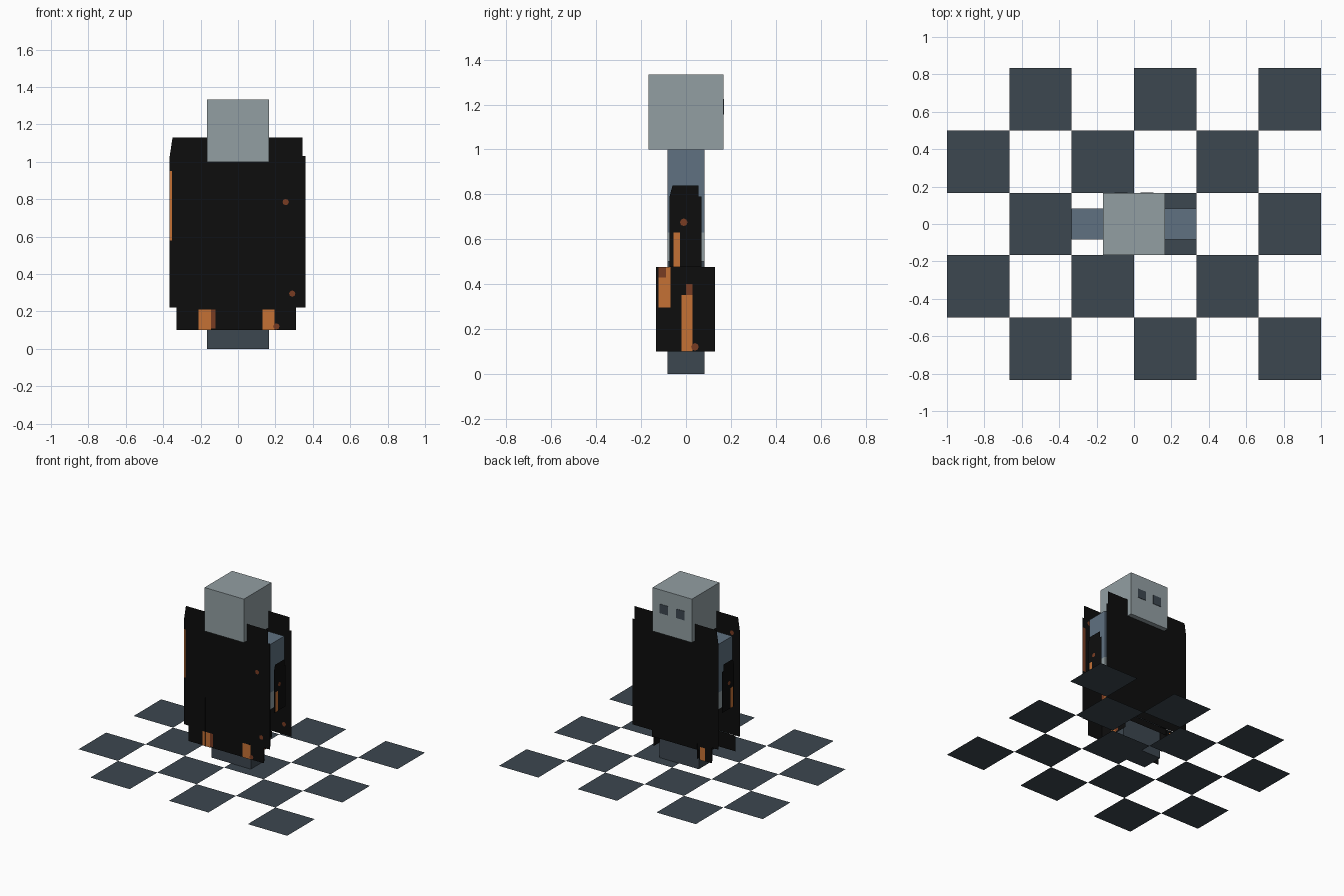
import bpy, bmesh, math
from mathutils import Vector

if "Cube" in bpy.data.objects:
    bpy.data.objects.remove(bpy.data.objects["Cube"], do_unlink=True)


def material(name, rgb):
    m = bpy.data.materials.new(name)
    m.use_nodes = True
    m.diffuse_color = (*rgb, 1)
    m.node_tree.nodes["Principled BSDF"].inputs["Base Color"].default_value = (*rgb, 1)
    return m


PALE = material("pale grey", (0.29, 0.345, 0.365))
BLUE = material("blue grey", (0.115, 0.165, 0.22))
SLATE = material("dark slate", (0.046, 0.063, 0.08))
BLACK = material("black", (0.004, 0.004, 0.004))
ORANGE = material("orange", (0.56, 0.165, 0.036))
BROWN = material("rust brown", (0.19, 0.045, 0.016))


def make(name, bm, *mats):
    me = bpy.data.meshes.new(name)
    bm.to_mesh(me)
    bm.free()
    for m in mats:
        me.materials.append(m)
    ob = bpy.data.objects.new(name, me)
    bpy.context.collection.objects.link(ob)
    return ob


def box(name, x, y, z, mat):
    bm = bmesh.new()
    bmesh.ops.create_cube(bm, size=1)
    for v in bm.verts:
        for i, (a, b) in enumerate((x, y, z)):
            v.co[i] = a if v.co[i] < 0 else b
    return make(name, bm, mat)


def sheet(name, axis, at, outline, mat):
    """Flat upright sheet across the given axis; outline holds (across, height) pairs."""
    bm = bmesh.new()
    put = (lambda a, z: (at, a, z)) if axis == "x" else (lambda a, z: (a, at, z))
    bm.faces.new([bm.verts.new(put(a, z)) for a, z in outline])
    bmesh.ops.triangulate(bm, faces=bm.faces[:])
    return make(name, bm, mat)


def rect(a0, a1, z0, z1):
    return [(a0, z0), (a1, z0), (a1, z1), (a0, z1)]


def disc(a, z, r=0.017):
    return [(a + r * math.cos(math.tau * i / 8), z + r * math.sin(math.tau * i / 8))
            for i in range(8)]


# Chequered floor with open gaps
T = 1 / 3
bm = bmesh.new()
for row in range(5):
    for col in range(6):
        if (row + col) % 2:
            x, y = -1 + col * T, -2.5 * T + row * T
            bm.faces.new([bm.verts.new((x + i * T, y + j * T, 0))
                          for i, j in ((0, 0), (1, 0), (1, 1), (0, 1))])
make("chequered_floor", bm, SLATE)

# Blocky figure
H, Q = 1 / 6, 1 / 12
box("head", (-H, H), (-H, H), (1, 4 / 3), PALE)
box("torso", (-H, H), (-Q, Q), (0.5, 1), BLUE)
for s, side in ((1, "left"), (-1, "right")):
    span = sorted((s * H, s * 2 * H))
    box(side + "_arm", span, (-Q, Q), (0.63, 1), BLUE)
    box(side + "_hand", span, (-Q, Q), (0.5, 0.63), PALE)
    box(side + "_leg", sorted((0, s * H)), (-Q, Q), (0, 0.5), SLATE)
    box(side + "_eye", (s * 0.07 - 0.035, s * 0.07 + 0.035), (H, H + 0.003),
        (1.155, 1.225), SLATE)

# Front and back robe sheets
upper = [(-0.365, 0.22), (0.36, 0.22), (0.36, 1.03), (0.345, 1.03),
         (0.345, 1.13), (-0.35, 1.13), (-0.35, 1.03), (-0.365, 1.03)]
sheet("front_robe", "y", -0.13, upper, BLACK)
sheet("back_robe", "y", 0.13, upper, BLACK)
sheet("front_hem", "y", -0.127, rect(-0.33, 0.31, 0.1, 0.22), BLACK)
sheet("back_hem", "y", 0.127, [(-0.31, 0.1), (-0.2, 0.1), (-0.2, 0.17), (0.2, 0.17),
                               (0.2, 0.22), (-0.31, 0.22)], BLACK)

# Glowing marks on the robe
for x in (-0.21, 0.13):
    sheet("front_hem_ember", "y", -0.13, rect(x, x + 0.065, 0.1, 0.21), ORANGE)
sheet("front_hem_rust", "y", -0.13, rect(-0.145, -0.12, 0.11, 0.21), BROWN)
sheet("front_hem_spot", "y", -0.131, disc(0.205, 0.12), BROWN)
sheet("back_hem_ember", "y", 0.13, rect(-0.25, -0.21, 0.1, 0.2), ORANGE)
for a, z in ((0.255, 0.785), (0.29, 0.295)):
    sheet("front_spot", "y", -0.133, disc(a, z), BROWN)
for x in (-0.3, 0.3):
    sheet("front_inner_spot", "y", -0.127, disc(x, 1.0), BROWN)
    sheet("back_inner_spot", "y", 0.127, disc(x, 0.3), BROWN)
sheet("front_edge_ember", "y", -0.133, rect(-0.365, -0.352, 0.58, 0.95), ORANGE)
sheet("front_inner_ember", "y", -0.127, rect(0.335, 0.36, 0.6, 0.95), BROWN)

# Side sheets over the arms and legs, with their marks
sleeve = [(-0.073, 0.475), (0.07, 0.475), (0.07, 0.79), (0.055, 0.79),
          (0.055, 0.84), (-0.06, 0.84), (-0.06, 0.79), (-0.073, 0.79)]
for s, side in ((1, "left"), (-1, "right")):
    arm, leg, lift = s * 0.355, s * 0.185, s * 0.003
    sheet(side + "_sleeve", "x", arm, sleeve, BLACK)
    sheet(side + "_sleeve_ember", "x", arm + lift, rect(-0.055, -0.027, 0.475, 0.63), ORANGE)
    sheet(side + "_sleeve_spot", "x", arm + lift, disc(-0.01, 0.675), BROWN)
    sheet(side + "_leg_robe", "x", leg, rect(-0.133, 0.13, 0.1, 0.475), BLACK)
    sheet(side + "_leg_ember_high", "x", leg + lift, rect(-0.122, -0.07, 0.295, 0.475), ORANGE)
    sheet(side + "_leg_ember_low", "x", leg + lift, rect(-0.02, 0.028, 0.1, 0.35), ORANGE)
    sheet(side + "_leg_rust", "x", leg + lift, rect(0, 0.028, 0.35, 0.4), BROWN)
    sheet(side + "_leg_rust_top", "x", leg + 2 * lift, rect(-0.122, -0.09, 0.43, 0.475), BROWN)
    sheet(side + "_leg_spot", "x", leg + 2 * lift, disc(0.04, 0.12), BROWN)
